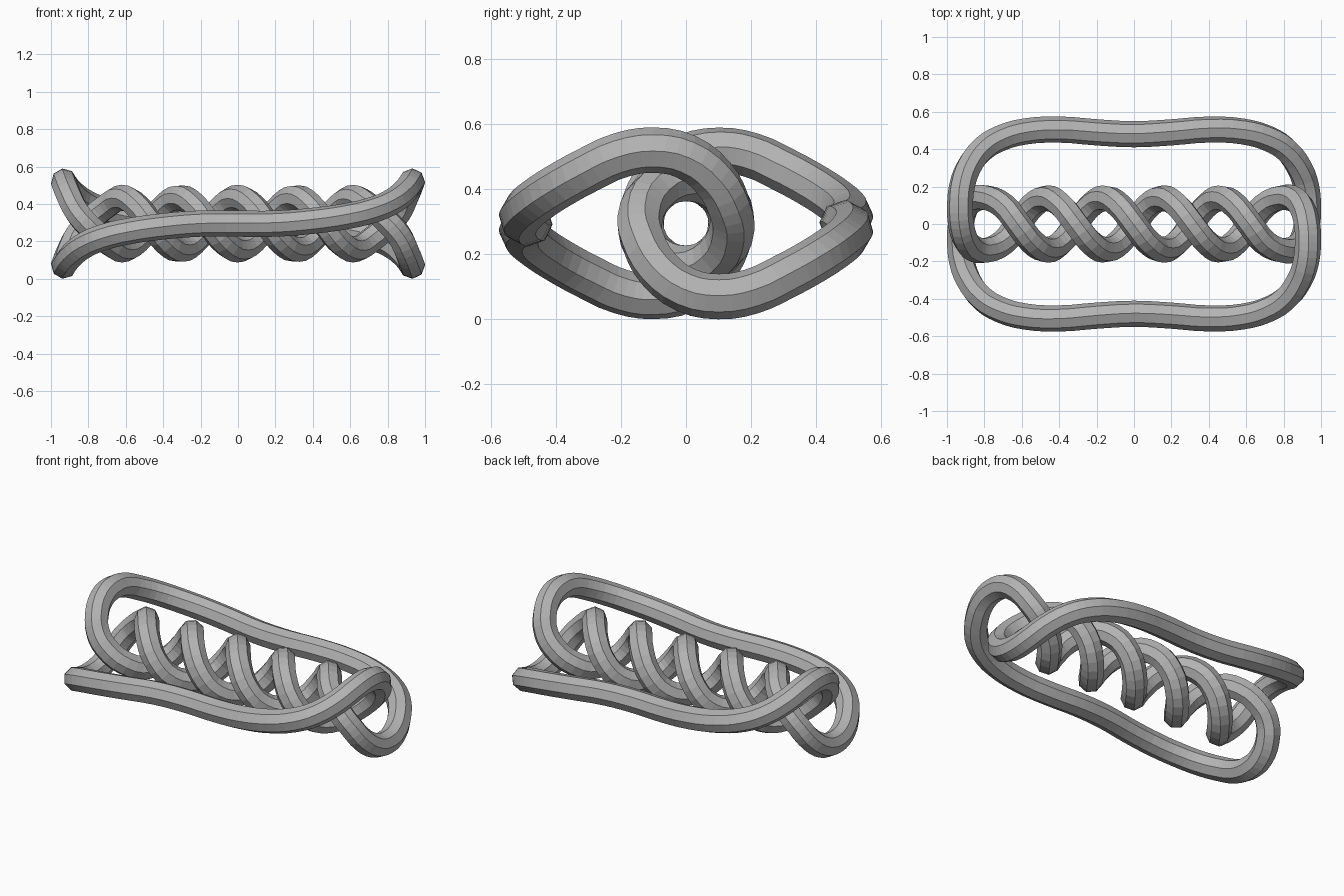
import bpy
from math import sin, cos, pi

cube = bpy.data.objects.get("Cube")
if cube:
    bpy.data.objects.remove(cube, do_unlink=True)

MID_Z = 0.295       # height of the twist axis
TUBE_R = 0.07
HELIX_R = 0.138
PITCH = 0.62

metal = bpy.data.materials.new("mid grey")
metal.use_nodes = True
grey = (0.45, 0.45, 0.45, 1)
metal.diffuse_color = grey
metal.node_tree.nodes["Principled BSDF"].inputs["Base Color"].default_value = grey

# Outer bar from its middle, curling over the end into the twist
bar_middle = [(0, -0.48, 0)]
bar_end = [
    (0.2, -0.49, 0.0), (0.4, -0.505, 0.015), (0.58, -0.495, 0.04),
    (0.71, -0.46, 0.07), (0.81, -0.40, 0.11), (0.885, -0.30, 0.165),
    (0.92, -0.20, 0.21), (0.93, -0.10, 0.225), (0.925, 0.0, 0.205),
    (0.90, 0.085, 0.14), (0.86, 0.13, 0.06), (0.80, 0.142, -0.01),
]

# One strand of the central twist, running right to left
helix = []
for i in range(-9, 10):
    x = -i * PITCH / 8
    a = 2 * pi * x / PITCH
    helix.append((x, HELIX_R * sin(a), -HELIX_R * cos(a)))

# Half the loop, then the same half turned about the long axis
far_end = [(-x, -y, z) for x, y, z in reversed(bar_end)]
half = bar_middle + bar_end + helix + far_end
path = half + [(x, -y, -z) for x, y, z in half]

# Closed eight-sided tube along the path
curve = bpy.data.curves.new("twisted_loop", "CURVE")
curve.dimensions = "3D"
curve.resolution_u = 3
curve.bevel_depth = TUBE_R
curve.bevel_resolution = 2
spline = curve.splines.new("BEZIER")
spline.bezier_points.add(len(path) - 1)
for point, (x, y, z) in zip(spline.bezier_points, path):
    point.co = (x, y, z + MID_Z)
    point.handle_left_type = point.handle_right_type = "AUTO"
spline.use_cyclic_u = True
spline.use_smooth = False
curve.materials.append(metal)

loop = bpy.data.objects.new("twisted_loop", curve)
bpy.context.collection.objects.link(loop)
bpy.ops.object.select_all(action="DESELECT")
loop.select_set(True)
bpy.context.view_layer.objects.active = loop
bpy.ops.object.convert(target="MESH")
bpy.ops.object.shade_flat()
